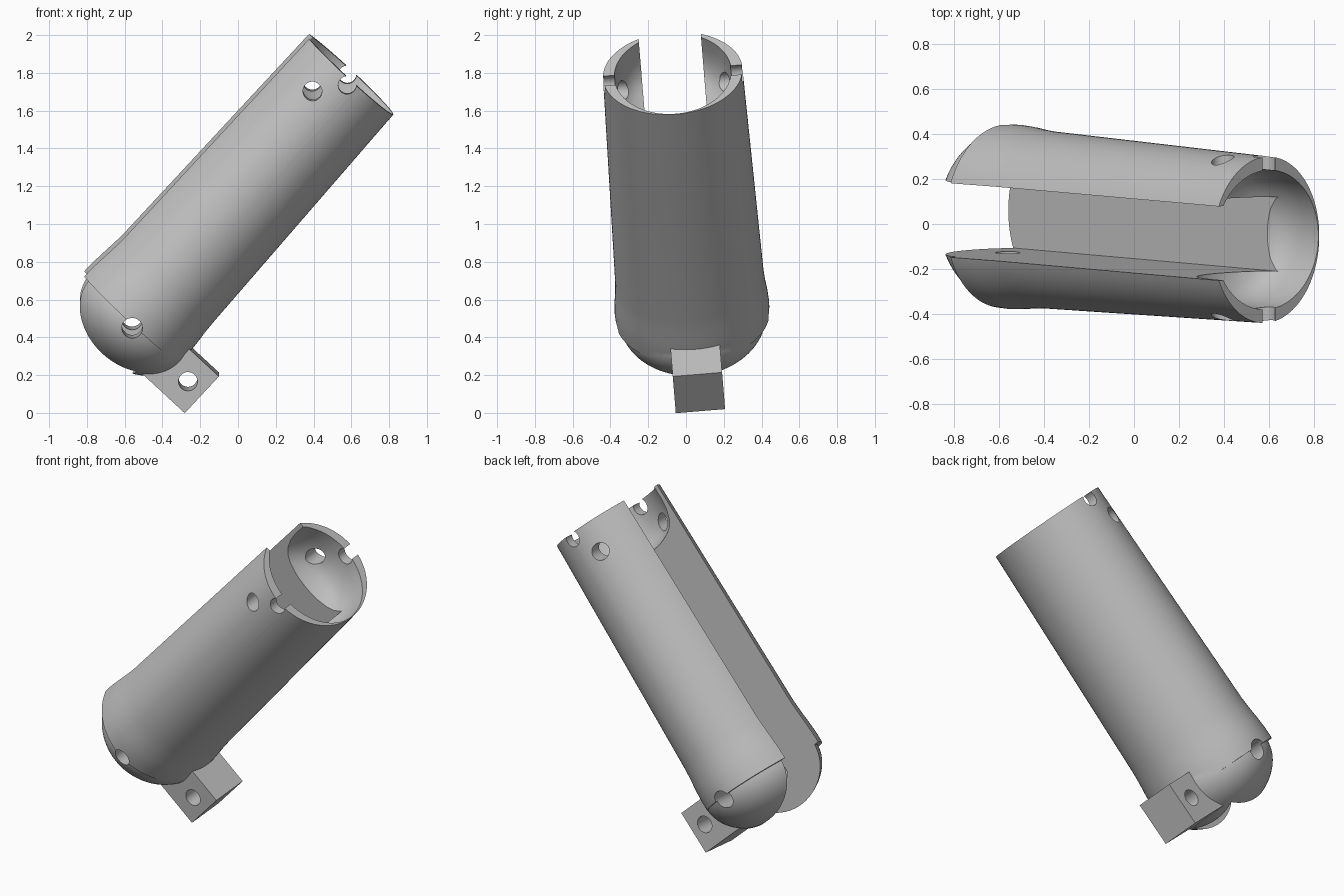
import bpy, bmesh, math
from mathutils import Matrix, Vector

if "Cube" in bpy.data.objects:
    bpy.data.objects.remove(bpy.data.objects["Cube"], do_unlink=True)

# Tilted frame: local X = underside, local Y = hinge direction, local Z = long axis
LONG = Vector((0.68, -0.06, 0.731)).normalized()
HINGE = Vector((0, 0.997, 0.082))
HINGE = (HINGE - LONG * HINGE.dot(LONG)).normalized()
UNDER = HINGE.cross(LONG)
FRAME = Matrix((UNDER, HINGE, LONG)).transposed().to_4x4()
FRAME.translation = (0, 0.077, 0.003)

grey = bpy.data.materials.new("plain grey")
grey.use_nodes = True
colour = (0.52, 0.52, 0.52, 1)
grey.diffuse_color = colour
grey.node_tree.nodes["Principled BSDF"].inputs["Base Color"].default_value = colour


def add_object(name, bm):
    bmesh.ops.recalc_face_normals(bm, faces=bm.faces[:])
    mesh = bpy.data.meshes.new(name)
    bm.to_mesh(mesh)
    bm.free()
    mesh.materials.append(grey)
    obj = bpy.data.objects.new(name, mesh)
    obj.matrix_world = FRAME
    bpy.context.collection.objects.link(obj)
    return obj


def loft(name, sections, sides=96):
    """Elliptical sections: (height, centre, half depth, half width)."""
    bm = bmesh.new()
    rings = []
    for height, centre, depth, width in sections:
        angles = [2 * math.pi * i / sides for i in range(sides)]
        rings.append([bm.verts.new((centre + depth * math.cos(a), width * math.sin(a), height))
                      for a in angles])
    for low, high in zip(rings, rings[1:]):
        for i in range(sides):
            j = (i + 1) % sides
            bm.faces.new((low[i], low[j], high[j], high[i]))
    bm.faces.new(rings[0])
    bm.faces.new(rings[-1])
    return add_object(name, bm)


def box(name, low, high):
    bm = bmesh.new()
    low, high = Vector(low), Vector(high)
    bmesh.ops.create_cube(bm, size=1, matrix=Matrix.Translation((low + high) / 2)
                          @ Matrix.Diagonal((high - low).to_4d()))
    return add_object(name, bm)


def pin(name, under, along, radius):
    bm = bmesh.new()
    bmesh.ops.create_cone(bm, cap_ends=True, segments=40, radius1=radius, radius2=radius, depth=2,
                          matrix=Matrix.Translation((under, 0, along))
                          @ Matrix.Rotation(math.pi / 2, 4, "X"))
    return add_object(name, bm)


def combine(target, tool, operation="DIFFERENCE"):
    tool.hide_render = True
    mod = target.modifiers.new(tool.name, "BOOLEAN")
    mod.operation, mod.solver, mod.object = operation, "EXACT", tool
    bpy.context.view_layer.objects.active = target
    bpy.ops.object.modifier_apply(modifier=mod.name)
    bpy.data.objects.remove(tool, do_unlink=True)


def smooth(obj):
    bpy.ops.object.select_all(action="DESELECT")
    obj.select_set(True)
    bpy.context.view_layer.objects.active = obj
    bpy.ops.object.shade_smooth_by_angle(angle=math.radians(30))


# Tapered oval barrel with a slight flare at the hinge end
barrel = loft("slotted_barrel", [
    (-0.015, -0.766, 0.362, 0.408), (0.05, -0.766, 0.361, 0.41), (0.12, -0.766, 0.356, 0.406),
    (0.2, -0.767, 0.349, 0.398), (0.27, -0.767, 0.345, 0.394), (1.72, -0.794, 0.321, 0.37)])

# Rounded knuckle below the ledge
bm = bmesh.new()
bmesh.ops.create_uvsphere(bm, u_segments=96, v_segments=48, radius=1,
                          matrix=Matrix.Translation((-0.748, 0, -0.005))
                          @ Matrix.Diagonal((0.35, 0.388, 0.27, 1)))
combine(barrel, add_object("knuckle", bm), "UNION")

# Round socket in the open end
profile = [(-0.1, 1), (0.08, 1), (0.14, 0.98), (0.2, 0.924), (0.235, 0.85),
           (0.26, 0.755), (0.285, 0.6), (0.305, 0.4), (0.315, 0.15)]
combine(barrel, loft("socket", [(1.72 - d, -0.79, 0.312 * r, 0.31 * r) for d, r in profile]))

# Long flat-floored slot
combine(barrel, box("slot", (-1.5, -0.165, -0.6), (-0.55, 0.165, 2)))

# Hinge hole, cord holes and rim notches
for under, along, radius in ((-0.737, -0.029, 0.055), (-0.89, 1.54, 0.05), (-0.778, 1.69, 0.048)):
    combine(barrel, pin("hole", under, along, radius))
smooth(barrel)

# Drilled lug under the knuckle
lug = box("drilled_lug", (-0.52, -0.131, -0.187), (-0.211, 0.131, 0.079))
combine(lug, pin("lug_hole", -0.313, -0.052, 0.05))
smooth(lug)
